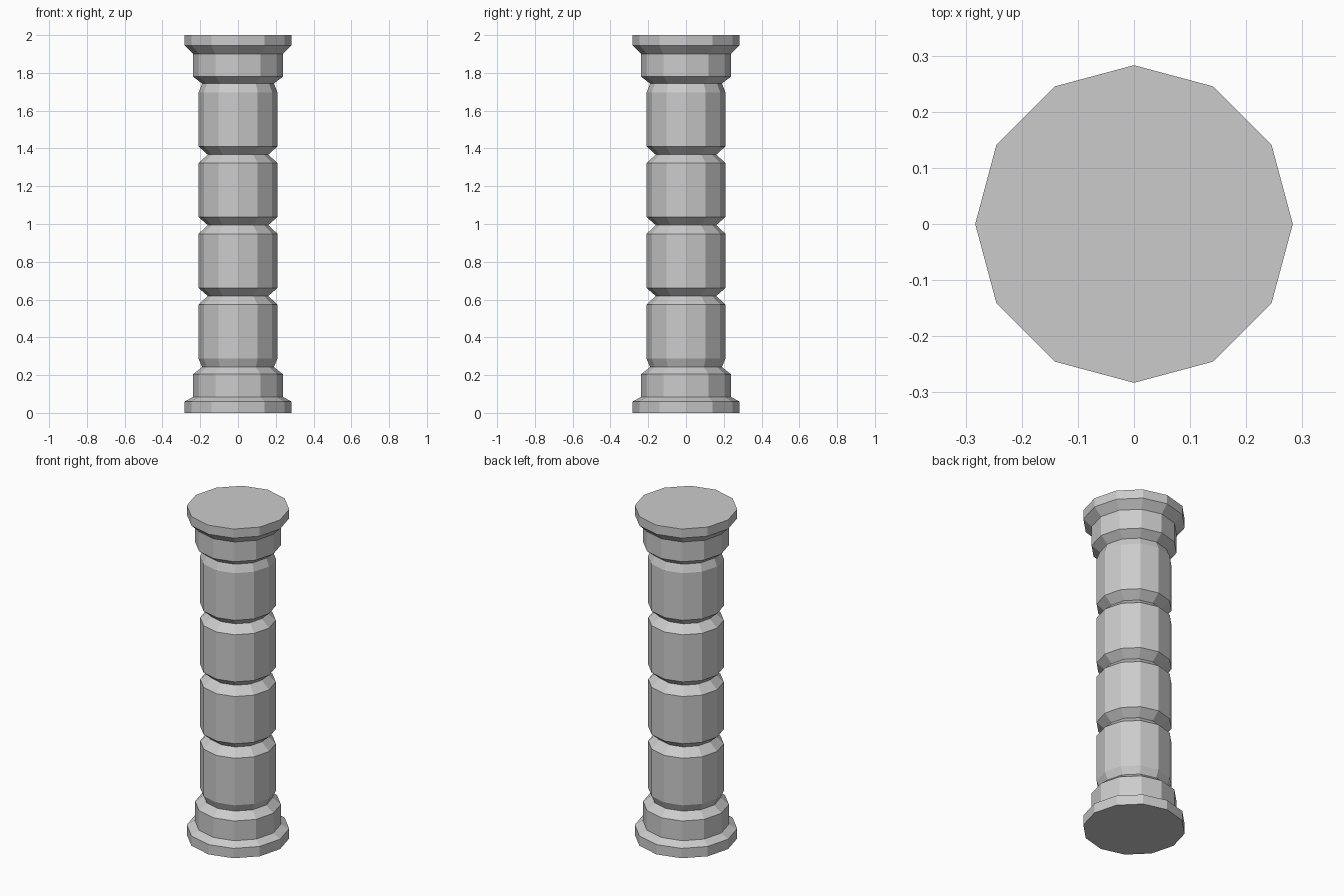
import bpy, bmesh
from math import cos, sin, pi

if "Cube" in bpy.data.objects:
    bpy.data.objects.remove(bpy.data.objects["Cube"])

SIDES = 12


def lathe(name, profile, cap_bottom=False, cap_top=False):
    """Turn (radius, z) points into a flat-shaded 12-sided ring stack."""
    bm = bmesh.new()
    rings = [[bm.verts.new((r * cos(2 * pi * i / SIDES), r * sin(2 * pi * i / SIDES), z))
              for i in range(SIDES)] for r, z in profile]
    for low, high in zip(rings, rings[1:]):
        for i in range(SIDES):
            j = (i + 1) % SIDES
            bm.faces.new((low[i], low[j], high[j], high[i]))
    if cap_bottom:
        bm.faces.new(rings[0][::-1])
    if cap_top:
        bm.faces.new(rings[-1])
    mesh = bpy.data.meshes.new(name)
    bm.to_mesh(mesh)
    bm.free()
    obj = bpy.data.objects.new(name, mesh)
    bpy.context.collection.objects.link(obj)


PLINTH, COLLAR, DRUM, END_NECK, NECK = 0.283, 0.237, 0.209, 0.19, 0.16

# Stepped base
lathe("base", [(PLINTH, 0), (PLINTH, 0.06), (COLLAR, 0.085), (COLLAR, 0.205),
               (END_NECK, 0.243)], cap_bottom=True)

# Four bevelled drums: neck, lower edge, upper edge, neck
drums = [(0.243, 0.287, 0.573, 0.619), (0.619, 0.661, 0.948, 0.994),
         (0.994, 1.037, 1.323, 1.367), (1.367, 1.411, 1.697, 1.743)]
for n, (z0, z1, z2, z3) in enumerate(drums):
    bottom = END_NECK if n == 0 else NECK
    top = END_NECK if n == 3 else NECK
    lathe(f"drum_{n + 1}", [(bottom, z0), (DRUM, z1), (DRUM, z2), (top, z3)])

# Flared capital
lathe("capital", [(END_NECK, 1.743), (COLLAR, 1.78), (COLLAR, 1.9),
                  (PLINTH, 1.945), (PLINTH, 2.0)], cap_top=True)
